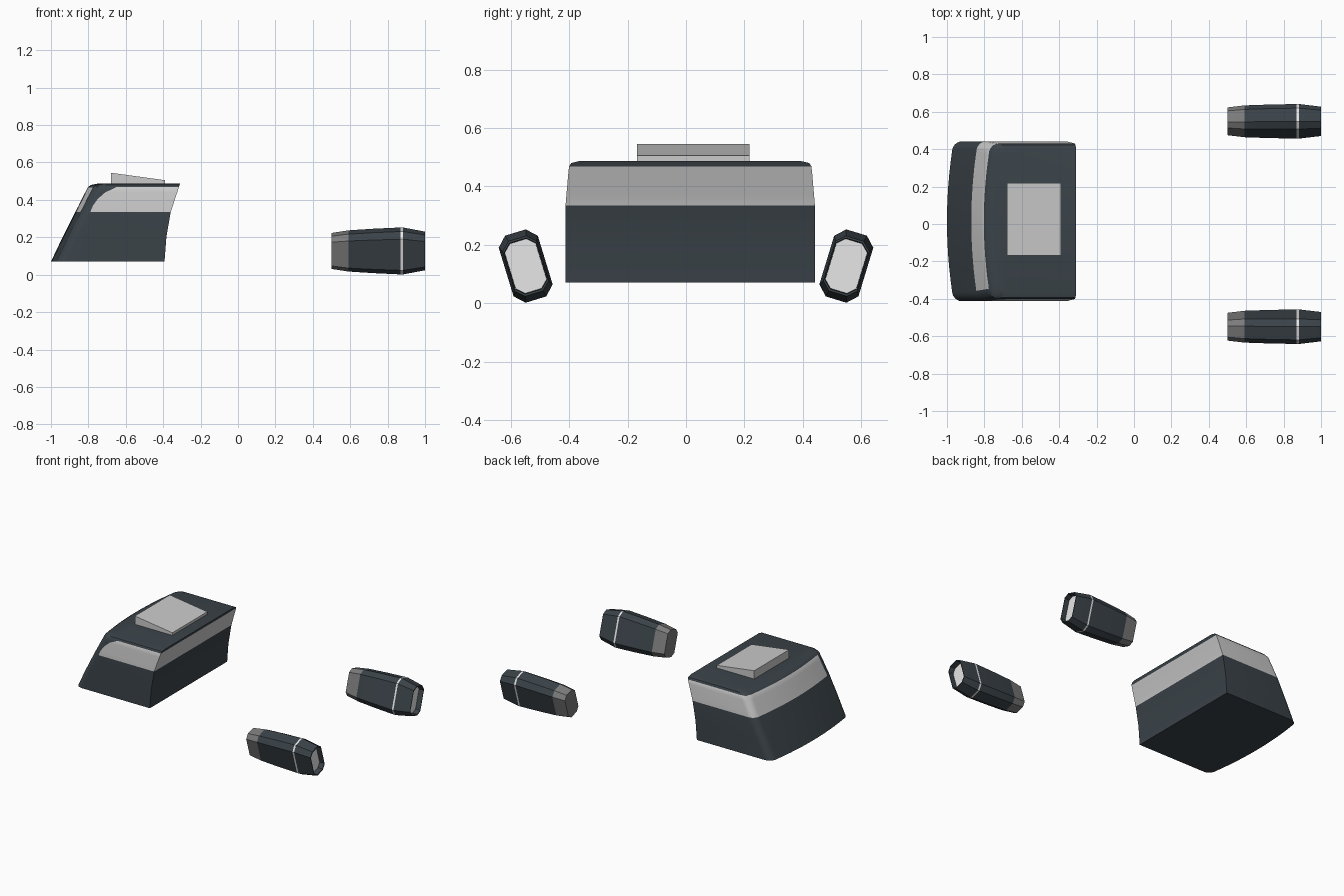
import bpy, bmesh, math

if "Cube" in bpy.data.objects:
    bpy.data.objects.remove(bpy.data.objects["Cube"])


def mat(name, rgb):
    m = bpy.data.materials.new(name)
    m.diffuse_color = (*rgb, 1)
    m.use_nodes = True
    m.node_tree.nodes["Principled BSDF"].inputs["Base Color"].default_value = m.diffuse_color
    return m


DARK, LIGHT, MID, WHITE = 0, 1, 2, 3
MATS = [mat("dark slate", (0.043, 0.056, 0.066)), mat("light grey", (0.60, 0.60, 0.60)),
        mat("mid grey", (0.20, 0.20, 0.20)), mat("white", (0.92, 0.92, 0.92))]


def loft(name, rings, colour, start_col, end_col, angle):
    """Skin a list of equal-length rings; colour(level, segment) picks the material."""
    bm = bmesh.new()
    vs = [[bm.verts.new(p) for p in r] for r in rings]
    n = len(rings[0])
    for i in range(len(vs) - 1):
        for j in range(n):
            k = (j + 1) % n
            f = bm.faces.new((vs[i][j], vs[i][k], vs[i + 1][k], vs[i + 1][j]))
            f.material_index = colour(i, j)
    bm.faces.new(vs[0][::-1]).material_index = start_col
    bm.faces.new(vs[-1]).material_index = end_col
    bmesh.ops.recalc_face_normals(bm, faces=bm.faces)
    me = bpy.data.meshes.new(name)
    bm.to_mesh(me)
    bm.free()
    for m in MATS:
        me.materials.append(m)
    ob = bpy.data.objects.new(name, me)
    bpy.context.collection.objects.link(ob)
    bpy.ops.object.select_all(action='DESELECT')
    ob.select_set(True)
    bpy.context.view_layer.objects.active = ob
    bpy.ops.object.shade_smooth_by_angle(angle=math.radians(angle))
    return ob


# Cab: stacked outlines (z, front x, back x, side inset, front edge of side window)
LEVELS = [(0.07, -1.0, -0.393, 0, -0.79), (0.20, -0.938, -0.383, 0, -0.79),
          (0.335, -0.870, -0.360, 0, -0.79), (0.37, -0.852, -0.348, 0.003, -0.775),
          (0.405, -0.835, -0.337, 0.006, -0.75), (0.44, -0.817, -0.325, 0.009, -0.71),
          (0.468, -0.803, -0.316, 0.012, -0.65), (0.48, -0.785, -0.312, 0.02, -0.65),
          (0.487, -0.75, -0.310, 0.05, -0.65)]
CORNER, FRONT = 6, 12


def cab_ring(z, xf, xb, inset, xw):
    hw = 0.427 - inset
    yc, hf = 0.0145, hw - 0.055
    corner = []
    for i in range(CORNER + 1):
        a = math.pi / 2 * i / CORNER
        corner.append((xf + 0.08 - 0.053 * math.sin(a), -hf - 0.055 * math.cos(a)))
    front = []
    for i in range(1, FRONT):
        t = 2 * i / FRONT - 1
        front.append((xf + 0.027 * t * t, hf * t))
    pts = [(xb, -hw), (xw, -hw)] + corner + front
    pts += [(x, -y) for x, y in reversed(corner)] + [(xb, hw)]
    return [(x, y + yc, z) for x, y in pts]


def cab_colour(level, seg):
    glass = 2 <= level <= 5
    pillar = 1 <= seg <= CORNER + 1
    return LIGHT if glass and not pillar else DARK


loft("cab", [cab_ring(*l) for l in LEVELS], cab_colour, DARK, DARK, 32)

# Roof wedge, sloping down to the back
wedge = [(-0.68, 0.48), (-0.39, 0.48), (-0.39, 0.505), (-0.68, 0.545)]
loft("roof_wedge", [[(x, y, z) for x, z in wedge] for y in (-0.168, 0.218)],
     lambda i, j: LIGHT, LIGHT, LIGHT, 10)

# Thruster pods: chamfered sections (x, width scale, height scale), leaning outward
SECTIONS = [(0.50, 0.82, 0.76), (0.59, 0.94, 0.87), (0.72, 0.98, 0.94), (0.87, 1.0, 1.0),
            (0.882, 1.0, 1.0), (1.0, 0.86, 0.82), (1.0, 0.81, 0.76), (0.965, 0.79, 0.74)]
SEG_COL = [MID, DARK, DARK, WHITE, DARK, DARK, DARK]
W, H, C = 0.07, 0.12, 0.033
OCT = [(W, H - C), (W - C, H), (C - W, H), (-W, H - C),
       (-W, C - H), (C - W, -H), (W - C, -H), (W, C - H)]
TILT = math.radians(17)


def pod_ring(x, sw, sh, side):
    out = []
    for v, u in OCT:
        v, u = v * sw, u * sh
        y = v * math.cos(TILT) + u * math.sin(TILT)
        z = u * math.cos(TILT) - v * math.sin(TILT)
        out.append((x, side * (0.549 + y), 0.127 + z))
    return out


for side, name in ((1, "left_pod"), (-1, "right_pod")):
    loft(name, [pod_ring(*s, side) for s in SECTIONS],
         lambda i, j: SEG_COL[i], MID, WHITE, 20)
